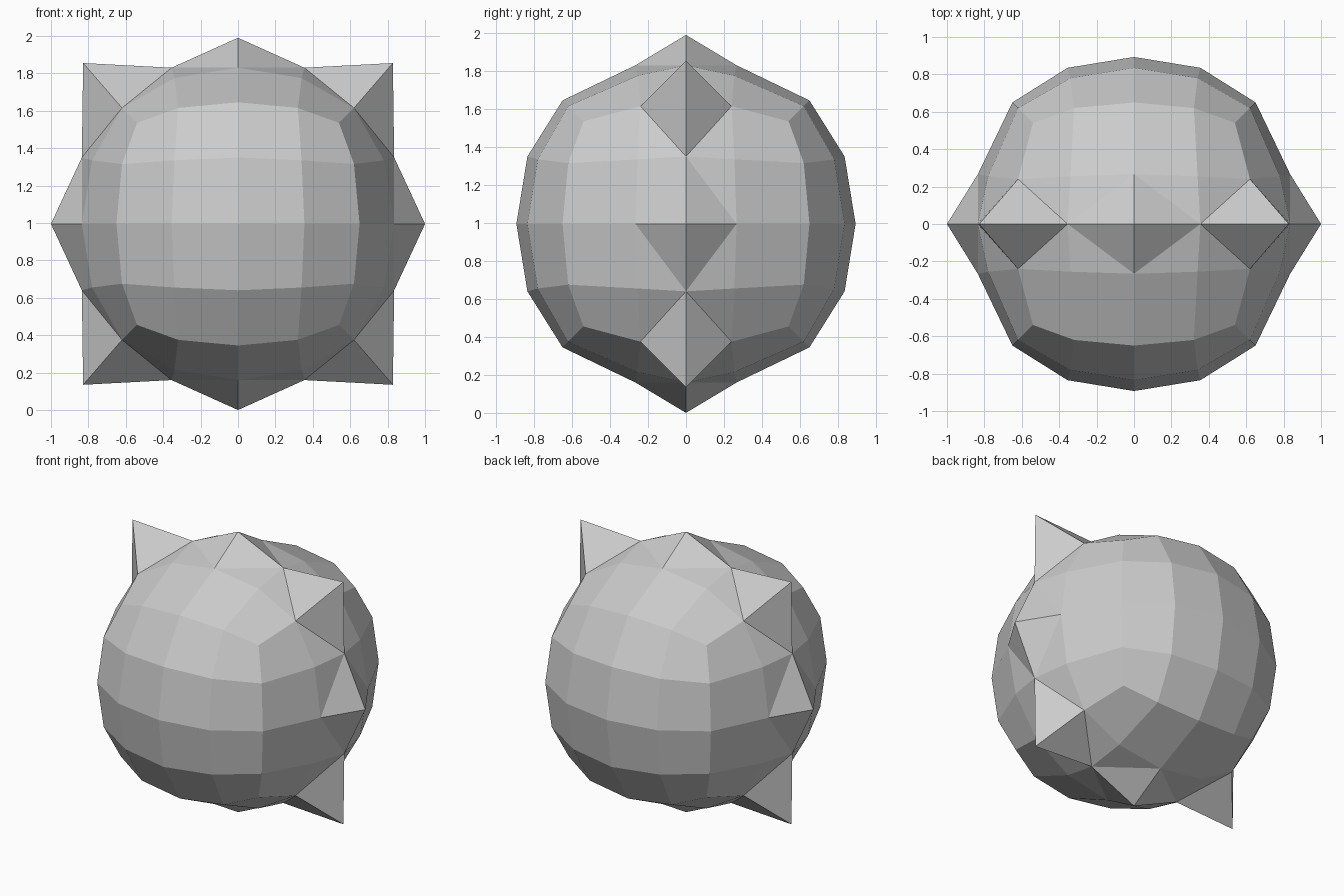
import bpy, bmesh

if "Cube" in bpy.data.objects:
    bpy.data.objects.remove(bpy.data.objects["Cube"])

# Rounded position for each vertex class of a 4x4-per-side cube:
# key = sorted grid distances, value = where each grid distance ends up
ROUND = {
    (0, 0, 2): {0: 0, 2: 0.893},
    (0, 1, 2): {0: 0, 1: 0.355, 2: 0.835},
    (0, 2, 2): {0: 0, 2: 0.65},
    (1, 1, 2): {1: 0.34, 2: 0.78},
    (1, 2, 2): {1: 0.32, 2: 0.62},
    (2, 2, 2): {2: 0.54},
}
MID_Z = 0.995

bm = bmesh.new()
bmesh.ops.create_cube(bm, size=4)
bmesh.ops.subdivide_edges(bm, edges=bm.edges[:], cuts=3, use_grid_fill=True)

# Round the cube, narrow the band beside the ring, and pull out the spike tips
tips = []
for v in bm.verts:
    g = [round(c) for c in v.co]
    table = ROUND[tuple(sorted(abs(c) for c in g))]
    p = [table[abs(c)] * (1 if c > 0 else -1) for c in g]
    if abs(g[1]) == 1:
        p[1] *= 0.75
    if g[1] == 0 and abs(g[0]) != 1 and abs(g[2]) != 1:
        tips.append(v)
        sx, sz = (g[0] > 0) - (g[0] < 0), (g[2] > 0) - (g[2] < 0)
        if sx and sz:
            p = [sx * 0.828, 0, sz * 0.86]
        else:
            p = [sx * 1.0, 0, sz * 0.995]
    v.co = (p[0], p[1], p[2] + MID_Z)

# Split the quads round each tip so every spike is a four-sided pyramid
for tip in tips:
    for f in list(tip.link_faces):
        loop = next(l for l in f.loops if l.vert == tip)
        bmesh.utils.face_split(f, loop.link_loop_next.vert, loop.link_loop_prev.vert)

bmesh.ops.recalc_face_normals(bm, faces=bm.faces[:])
mesh = bpy.data.meshes.new("spiked_ball")
bm.to_mesh(mesh)
bm.free()
bpy.context.collection.objects.link(bpy.data.objects.new("spiked_ball", mesh))
